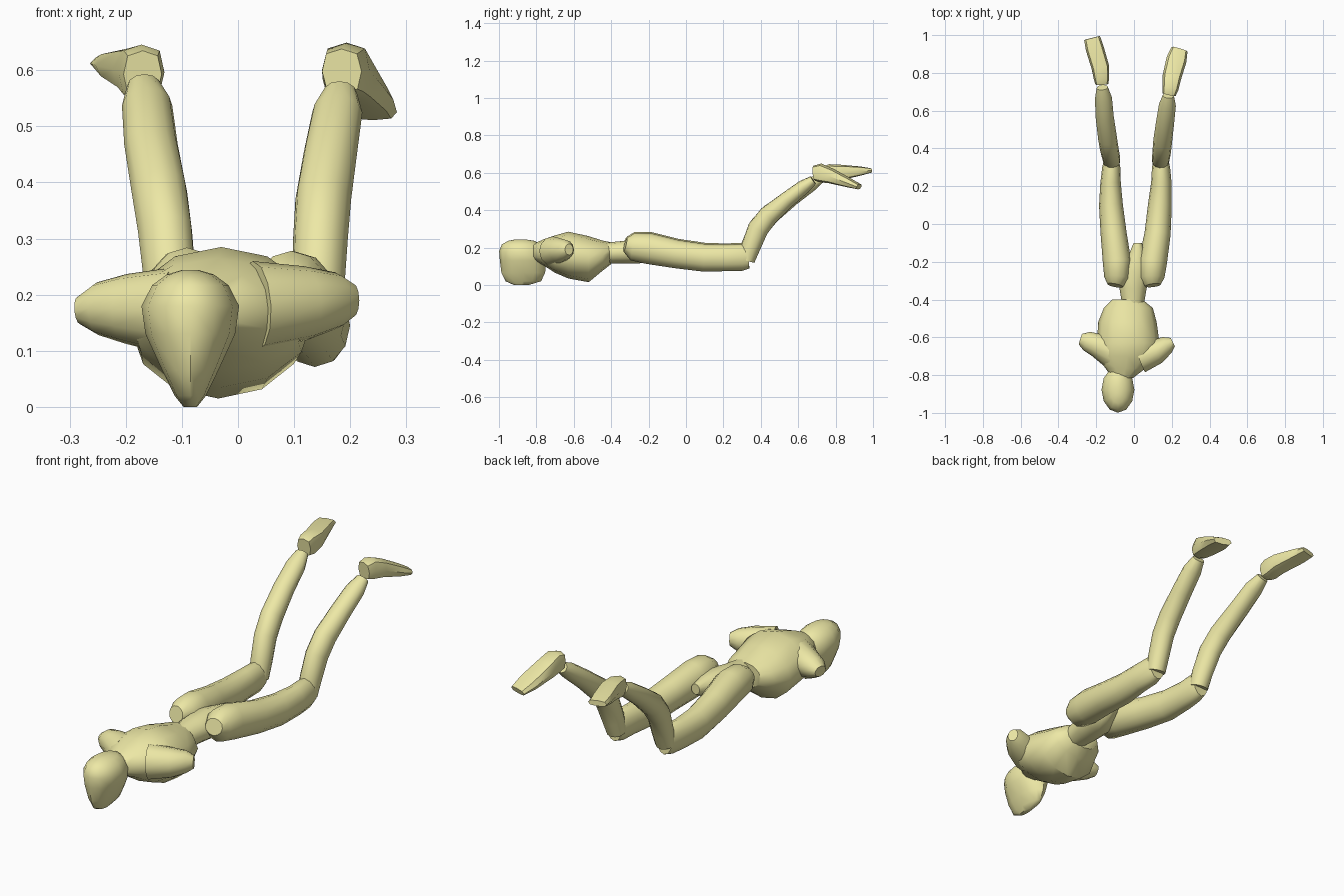
import bpy, bmesh
from math import cos, sin, pi, radians
from mathutils import Vector

skin = bpy.data.materials.new("pale_yellow")
skin.diffuse_color = (0.85, 0.81, 0.38, 1)


def tube(name, stations, axis=None, sides=12, power=1.0, angle=45):
    """Loft elliptical rings; each station is x, y, z, half width, half height."""
    bm = bmesh.new()
    pts = [Vector(s[:3]) for s in stations]
    rings = []
    for i, s in enumerate(stations):
        t = Vector(axis) if axis else pts[min(i + 1, len(pts) - 1)] - pts[max(i - 1, 0)]
        t.normalize()
        u = t.cross(Vector((0, 0, 1)))
        u = u.normalized() if u.length > 0.01 else Vector((1, 0, 0))
        v = u.cross(t)
        ring = []
        for k in range(sides):
            a = 2 * pi * k / sides
            c, d = cos(a), sin(a)
            c = abs(c) ** power * (1 if c > 0 else -1)
            d = abs(d) ** power * (1 if d > 0 else -1)
            ring.append(bm.verts.new(pts[i] + u * c * s[3] + v * d * s[4]))
        rings.append(ring)
    for a, b in zip(rings, rings[1:]):
        for k in range(sides):
            j = (k + 1) % sides
            bm.faces.new((a[k], a[j], b[j], b[k]))
    bm.faces.new(rings[0])
    bm.faces.new(rings[-1])
    bmesh.ops.recalc_face_normals(bm, faces=bm.faces[:])
    me = bpy.data.meshes.new(name)
    bm.to_mesh(me)
    bm.free()
    ob = bpy.data.objects.new(name, me)
    bpy.context.collection.objects.link(ob)
    me.materials.append(skin)
    bpy.ops.object.select_all(action='DESELECT')
    ob.select_set(True)
    bpy.context.view_layer.objects.active = ob
    bpy.ops.object.shade_smooth_by_angle(angle=radians(angle))
    return ob


# Head: narrow face pointing down, rounded back of the skull on top
tube("head", [
    (-.085, -.88, .000, .012, .04),
    (-.085, -.87, .020, .028, .095),
    (-.085, -.87, .065, .050, .117),
    (-.085, -.872, .130, .080, .123),
    (-.085, -.877, .180, .087, .122),
    (-.085, -.88, .217, .068, .105),
    (-.085, -.88, .236, .042, .070),
    (-.085, -.885, .244, .015, .025)], axis=(0, 0, 1))

# Torso with chest facing down
tube("torso", [
    (-.06, -.815, .175, .055, .045),
    (-.045, -.765, .175, .105, .068),
    (-.035, -.70, .165, .165, .100),
    (-.03, -.63, .160, .165, .125),
    (-.035, -.52, .138, .155, .123),
    (-.03, -.445, .157, .130, .080),
    (-.035, -.40, .170, .080, .058)], axis=(0, 1, 0))

# Shoulder stubs
tube("right_shoulder", [
    (.03, -.71, .18, .08, .08), (.12, -.675, .185, .066, .066),
    (.175, -.64, .19, .048, .05), (.205, -.625, .19, .025, .03)])
tube("left_shoulder", [
    (-.11, -.68, .17, .09, .08), (-.20, -.64, .175, .062, .062),
    (-.25, -.62, .175, .052, .047), (-.283, -.61, .172, .03, .025)])

# Waist and hips, narrowing between the thighs
tube("pelvis", [
    (-.005, -.44, .170, .055, .055),
    (-.005, -.34, .175, .072, .060),
    (.005, -.25, .180, .085, .065),
    (.015, -.18, .185, .050, .055),
    (.02, -.10, .200, .022, .025)], axis=(0, 1, 0))

# Legs: x centres differ per side, the section sizes are shared
thigh = [(-.325, .215, .042, .038), (-.285, .205, .066, .074), (-.20, .195, .075, .083),
         (-.05, .165, .069, .076), (.10, .145, .063, .074), (.22, .145, .054, .071),
         (.30, .148, .048, .072), (.335, .15, .04, .062)]
shin = [(.325, .13, .044, .042), (.345, .20, .047, .052), (.385, .30, .049, .056),
        (.44, .37, .050, .054), (.54, .455, .048, .044), (.63, .525, .045, .038),
        (.68, .56, .030, .025)]
sides = {
    "right": ([.10, .095, .10, .125, .137, .145, .143, .143],
              [.14, .142, .147, .152, .165, .177, .182], 1.0, 0),
    "left": ([-.10, -.092, -.09, -.108, -.122, -.124, -.12, -.12],
             [-.118, -.12, -.13, -.14, -.155, -.162, -.168], 1.12, .012)}
for side, (tx, sx, stretch, lift) in sides.items():
    tube(side + "_thigh", [(x, y, z + lift * .5, w, h) for x, (y, z, w, h) in zip(tx, thigh)])
    tube(side + "_shin", [(x, .325 + (y - .325) * stretch, z + lift, w, h)
                          for x, (y, z, w, h) in zip(sx, shin)])

# Feet: soles up, toes pointing back
tube("right_foot", [
    (.185, .685, .598, .036, .040), (.192, .715, .600, .043, .050),
    (.200, .775, .583, .050, .041), (.225, .87, .547, .054, .026),
    (.241, .925, .525, .044, .015)], sides=8, power=.7)
tube("left_foot", [
    (-.170, .74, .593, .034, .042), (-.172, .77, .596, .041, .050),
    (-.178, .83, .602, .047, .041), (-.208, .93, .609, .048, .025),
    (-.222, .985, .612, .043, .013)], sides=8, power=.7)
